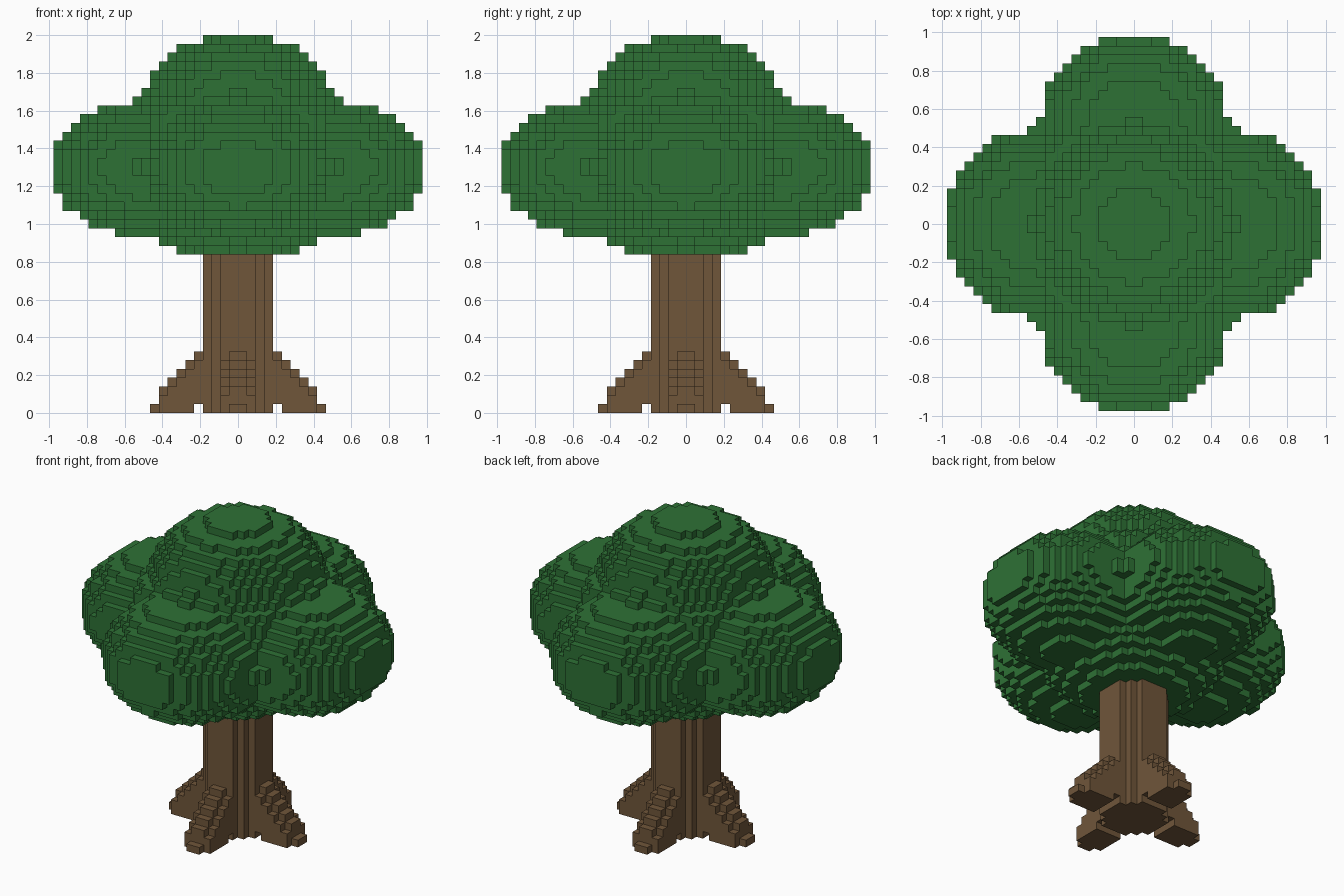
import bpy, bmesh
from itertools import product
from mathutils import Vector

old = bpy.data.objects.get("Cube")
if old:
    bpy.data.objects.remove(old, do_unlink=True)

VOXEL = 2 / 43  # edge length of one block


def make_material(name, color):
    mat = bpy.data.materials.new(name)
    mat.use_nodes = True
    mat.diffuse_color = color
    mat.node_tree.nodes["Principled BSDF"].inputs["Base Color"].default_value = color
    return mat


def build_blocks(name, cells, mat):
    """Skin a set of block cells, keeping only the outside faces."""
    bm = bmesh.new()
    corners = {}

    def corner(p):
        if p not in corners:
            corners[p] = bm.verts.new(Vector(p) * VOXEL)
        return corners[p]

    for cell in cells:
        for axis, side in product(range(3), (0, 1)):
            neighbour = list(cell)
            neighbour[axis] += 2 * side - 1
            if tuple(neighbour) in cells:
                continue
            u, v = (axis + 1) % 3, (axis + 2) % 3
            ring = []
            for du, dv in ((0, 0), (1, 0), (1, 1), (0, 1)):
                p = list(cell)
                p[axis] += side
                p[u] += du
                p[v] += dv
                ring.append(corner(tuple(p)))
            bm.faces.new(ring if side else ring[::-1])
    mesh = bpy.data.meshes.new(name)
    bm.to_mesh(mesh)
    bm.free()
    mesh.materials.append(mat)
    obj = bpy.data.objects.new(name, mesh)
    bpy.context.collection.objects.link(obj)
    return obj


def blob(cx, cy, cz, radius, height):
    """Cells whose centres lie inside a flattened ball."""
    return {(x, y, z)
            for x, y, z in product(range(-22, 22), range(-22, 22), range(18, 43))
            if ((x + .5 - cx) ** 2 + (y + .5 - cy) ** 2) / radius ** 2
            + ((z + .5 - cz) / height) ** 2 <= 1}


leaf = make_material("leaf green", (0.027, 0.165, 0.036, 1))
bark = make_material("bark brown", (0.162, 0.093, 0.042, 1))

# Canopy: a core, a crown and four side lobes fused together
REACH, RADIUS, HEIGHT = 10.8, 10.645, 7.743
canopy = blob(0, 0, 28.65, 14.1, 11.5) | blob(0, 0, 35.4, RADIUS, HEIGHT)
for dx, dy in ((1, 0), (-1, 0), (0, 1), (0, -1)):
    canopy |= blob(dx * REACH, dy * REACH, 27.84, RADIUS, HEIGHT)
build_blocks("canopy", canopy, leaf)

# Trunk: a round column of blocks, with its top inside the canopy
trunk = {(x, y, z) for x, y, z in product(range(-4, 4), range(-4, 4), range(19))
         if (x + .5) ** 2 + (y + .5) ** 2 < 16}

# Roots: stepped buttresses, raised along the middle and hollow beside the trunk
ridge = {3: 7, 4: 7, 5: 6, 6: 5, 7: 4, 8: 3, 9: 1}
for out, top in ridge.items():
    for across in range(-2, 2):
        inner = across in (-1, 0)
        start = 1 if out == 4 else 0
        for z in range(start, top if inner else top - 1):
            trunk |= {(out, across, z), (-1 - out, across, z),
                      (across, out, z), (across, -1 - out, z)}
build_blocks("trunk_and_roots", trunk, bark)
